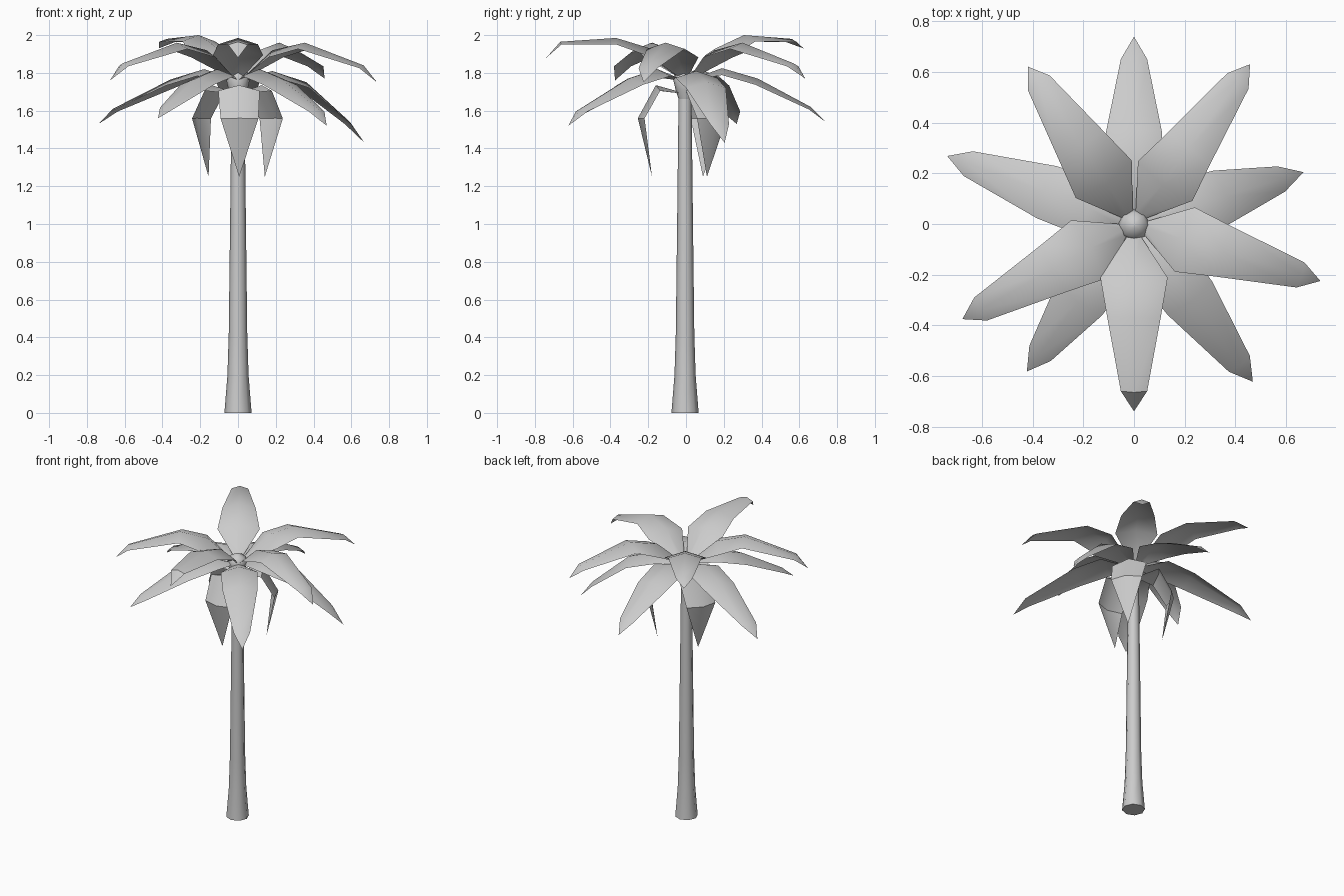
import bpy, bmesh, math
from mathutils import Vector

if "Cube" in bpy.data.objects:
    bpy.data.objects.remove(bpy.data.objects["Cube"])


def finish(name, bm, angle):
    bmesh.ops.recalc_face_normals(bm, faces=bm.faces)
    mesh = bpy.data.meshes.new(name)
    bm.to_mesh(mesh)
    bm.free()
    ob = bpy.data.objects.new(name, mesh)
    bpy.context.collection.objects.link(ob)
    bpy.ops.object.select_all(action='DESELECT')
    bpy.context.view_layer.objects.active = ob
    ob.select_set(True)
    bpy.ops.object.shade_smooth_by_angle(angle=math.radians(angle))
    return ob


def lathe(name, profile, sides=8):
    """Stack of (radius, z) rings, capped at both ends."""
    bm = bmesh.new()
    rings = []
    for r, z in profile:
        rings.append([bm.verts.new((r * math.cos(2 * math.pi * i / sides),
                                    r * math.sin(2 * math.pi * i / sides) - 0.005, z))
                      for i in range(sides)])
    for a, b in zip(rings, rings[1:]):
        for i in range(sides):
            j = (i + 1) % sides
            bm.faces.new((a[i], a[j], b[j], b[i]))
    bm.faces.new(rings[0][::-1])
    bm.faces.new(rings[-1])
    return finish(name, bm, 50)


def frond(name, azimuth, spine, widths):
    """Folded leaf: a ridge along the spine (r, z) with drooping edges, ending in a point."""
    a = math.radians(azimuth)
    out = Vector((math.cos(a), math.sin(a), 0))
    side = Vector((-out.y, out.x, 0))
    bm = bmesh.new()
    rows = []
    for i, ((r, z), w) in enumerate(zip(spine, widths)):
        p = out * r + Vector((0, 0, z))
        # the fold drops perpendicular to the local spine direction
        r0, z0 = spine[max(i - 1, 0)]
        r1, z1 = spine[min(i + 1, len(spine) - 1)]
        t = (out * (r1 - r0) + Vector((0, 0, z1 - z0))).normalized()
        drop = t.cross(side) * -0.32 * w
        drop = -abs(0.32 * w) * (t.cross(side))
        if w == 0:
            rows.append([bm.verts.new(p)])
        else:
            rows.append([bm.verts.new(p + side * w + drop), bm.verts.new(p),
                         bm.verts.new(p - side * w + drop)])
    for b, c in zip(rows, rows[1:]):
        for k in range(2):
            if len(c) == 1:
                bm.faces.new((b[k], b[k + 1], c[0]))
            else:
                bm.faces.new((b[k], b[k + 1], c[k + 1], c[k]))
    return finish(name, bm, 40)


# trunk with flared foot, and the bud at the crown
lathe("trunk", [(0.072, 0), (0.056, 0.2), (0.049, 0.42), (0.042, 1.0), (0.034, 1.7)])
lathe("crown_bud", [(0.034, 1.66), (0.05, 1.71), (0.064, 1.77), (0.05, 1.805), (0.012, 1.825)])

widths = [0.025, 0.133, 0.105, 0.052, 0]

# upper fronds: azimuth, tip radius, heights along the spine
upper = [(-90, 0.74, (1.93, 1.985, 1.965, 1.88)),
         (-17, 0.77, (1.92, 1.96, 1.84, 1.75)),
         (54, 0.78, (1.92, 1.96, 1.85, 1.77)),
         (124, 0.75, (1.93, 2.0, 1.98, 1.93)),
         (209, 0.775, (1.92, 1.96, 1.85, 1.76))]
for n, (az, tip, zs) in enumerate(upper):
    radii = (0.19, 0.37, tip - 0.075, tip)
    frond(f"upper_frond_{n + 1}", az, [(0.04, 1.785)] + list(zip(radii, zs)), widths)

# middle fronds
middle = [(90, 0.74, (1.825, 1.77, 1.62, 1.54)),
          (160, 0.785, (1.82, 1.765, 1.61, 1.53)),
          (234, 0.72, (1.82, 1.77, 1.63, 1.56)),
          (-53, 0.78, (1.82, 1.77, 1.61, 1.52)),
          (17, 0.70, (1.81, 1.75, 1.54, 1.43))]
for n, (az, tip, zs) in enumerate(middle):
    radii = (0.19, 0.38, tip - 0.08, tip)
    frond(f"middle_frond_{n + 1}", az, [(0.04, 1.77)] + list(zip(radii, zs)),
          [0.025, 0.115, 0.11, 0.052, 0])

# hanging fronds below the crown
for n, az in enumerate((-88, 38, 150)):
    frond(f"hanging_frond_{n + 1}", az,
          [(0.035, 1.70), (0.16, 1.735), (0.255, 1.56), (0.18, 1.25)],
          [0.025, 0.11, 0.1, 0])
